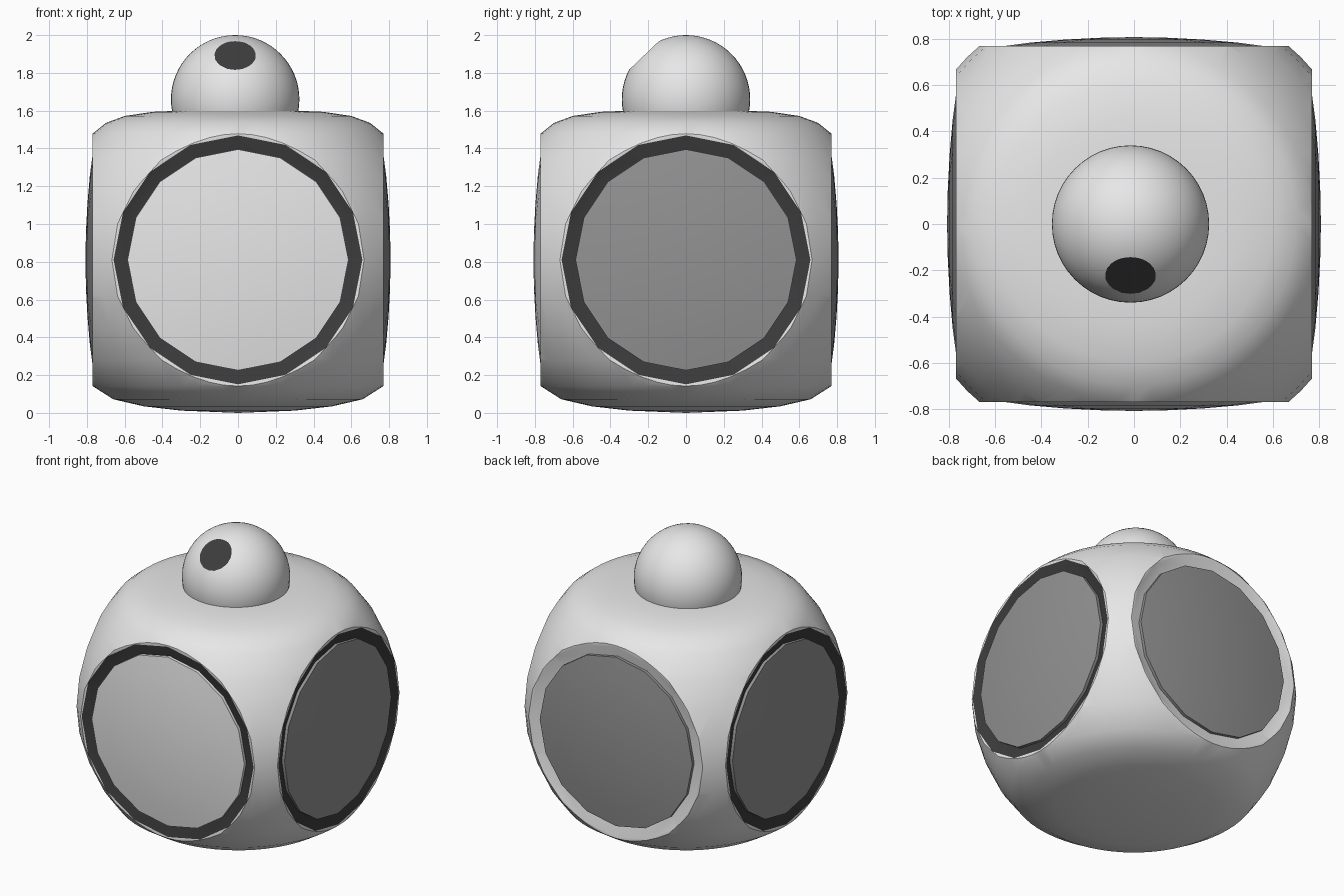
import bpy, bmesh, math
from mathutils import Matrix, Vector

if "Cube" in bpy.data.objects:
    bpy.data.objects.remove(bpy.data.objects["Cube"])


def material(name, v):
    m = bpy.data.materials.new(name)
    m.diffuse_color = (v, v, v, 1)
    m.use_nodes = True
    m.node_tree.nodes["Principled BSDF"].inputs["Base Color"].default_value = m.diffuse_color
    return m


light = material("light_shell", 0.8)
grey = material("mid_grey", 0.29)
dark = material("dark_trim", 0.045)

MID = 0.81      # height of the body centre
FLAT = 0.77     # distance of the four flat sides
DIRS = [Vector((0, -1, 0)), Vector((1, 0, 0)), Vector((0, 1, 0)), Vector((-1, 0, 0))]


def lathe(profile, segs):
    """Spin (radius, height) points round z."""
    bm = bmesh.new()
    vs = [bm.verts.new((r, 0, z)) for r, z in profile]
    es = [bm.edges.new(p) for p in zip(vs, vs[1:])]
    bmesh.ops.spin(bm, geom=vs + es, cent=(0, 0, 0), axis=(0, 0, 1),
                   angle=2 * math.pi, steps=segs, use_duplicate=False)
    bmesh.ops.remove_doubles(bm, verts=bm.verts[:], dist=1e-4)
    bmesh.ops.recalc_face_normals(bm, faces=bm.faces[:])
    return bm


def cut(bm, co, no):
    """Slice off everything beyond a plane and close the hole."""
    res = bmesh.ops.bisect_plane(bm, geom=bm.verts[:] + bm.edges[:] + bm.faces[:],
                                 plane_co=co, plane_no=no, clear_outer=True)
    edges = [e for e in res["geom_cut"] if isinstance(e, bmesh.types.BMEdge)]
    faces = bmesh.ops.holes_fill(bm, edges=edges)["faces"]
    bmesh.ops.recalc_face_normals(bm, faces=bm.faces[:])
    return faces


def make(name, bm, mats):
    me = bpy.data.meshes.new(name)
    bm.to_mesh(me)
    bm.free()
    ob = bpy.data.objects.new(name, me)
    bpy.context.collection.objects.link(ob)
    for m in mats:
        me.materials.append(m)
    return ob


def activate(ob):
    bpy.ops.object.select_all(action='DESELECT')
    ob.select_set(True)
    bpy.context.view_layer.objects.active = ob


def smooth(ob, deg=28):
    activate(ob)
    bpy.ops.object.shade_smooth_by_angle(angle=math.radians(deg))


def side(k):
    """Turn a part built along z to face side k (0 front, 1 right, 2 back, 3 left)."""
    return (Matrix.Translation((0, 0, MID)) @ Matrix.Rotation(k * math.pi / 2, 4, 'Z')
            @ Matrix.Rotation(math.pi / 2, 4, 'X'))


# Body: flattened ball with four flat sides
body_profile = [(0, 0), (0.3, 0.012), (0.5, 0.035), (0.66, 0.072), (0.77, 0.142),
                (0.87, 0.28), (0.95, 0.45), (1.0, 0.62), (1.02, 0.81), (1.0, 1.0),
                (0.95, 1.17), (0.87, 1.34), (0.77, 1.478), (0.7, 1.535), (0.6, 1.572),
                (0.45, 1.594), (0.3, 1.6), (0, 1.6)]
bm = lathe(body_profile, 64)
for d in DIRS:
    cut(bm, d * FLAT, d)
body = make("body", bm, [light, dark])

# Sixteen-sided shallow recess on each flat side
for k in range(4):
    cb = lathe([(0, 0.745), (0.585, 0.745), (0.75, 0.801), (0, 0.801)], 16)
    cb.transform(side(k))
    bmesh.ops.recalc_face_normals(cb, faces=cb.faces[:])
    cutter = make("recess_cutter", cb, [light])
    cutter.hide_render = True
    mod = body.modifiers.new("recess", 'BOOLEAN')
    mod.operation = 'DIFFERENCE'
    mod.solver = 'EXACT'
    mod.object = cutter
    activate(body)
    bpy.ops.object.modifier_apply(modifier=mod.name)
    bpy.data.objects.remove(cutter)

# Dark recess rims on front, right and left; the back rim stays light
for p in body.data.polygons:
    c = p.center - Vector((0, 0, MID))
    p.material_index = 0
    for k in (0, 1, 3):
        depth = c.dot(DIRS[k])
        if 0.7 < depth < FLAT - 0.003 and (c - DIRS[k] * depth).length < 0.645:
            p.material_index = 1
smooth(body)

# Slightly domed panels in the recesses
for k, name in enumerate(["front_panel", "right_panel", "back_panel", "left_panel"]):
    bm = lathe([(0.585, 0.74), (0.585, 0.766), (0.45, 0.784), (0.3, 0.797),
                (0.15, 0.805), (0, 0.808)], 16)
    bm.transform(side(k))
    smooth(make(name, bm, [light if k == 0 else grey]))

# Head: ball with a flat dark eye facing forward and up
R = 0.34
bm = bmesh.new()
bmesh.ops.create_uvsphere(bm, u_segments=48, v_segments=32, radius=R)
look = Vector((0, -0.69, 0.72)).normalized()
for f in cut(bm, look * 0.3215, look):
    f.material_index = 1
bm.transform(Matrix.Translation((-0.015, 0, 2 - R)))
smooth(make("head", bm, [light, dark]), 15)
